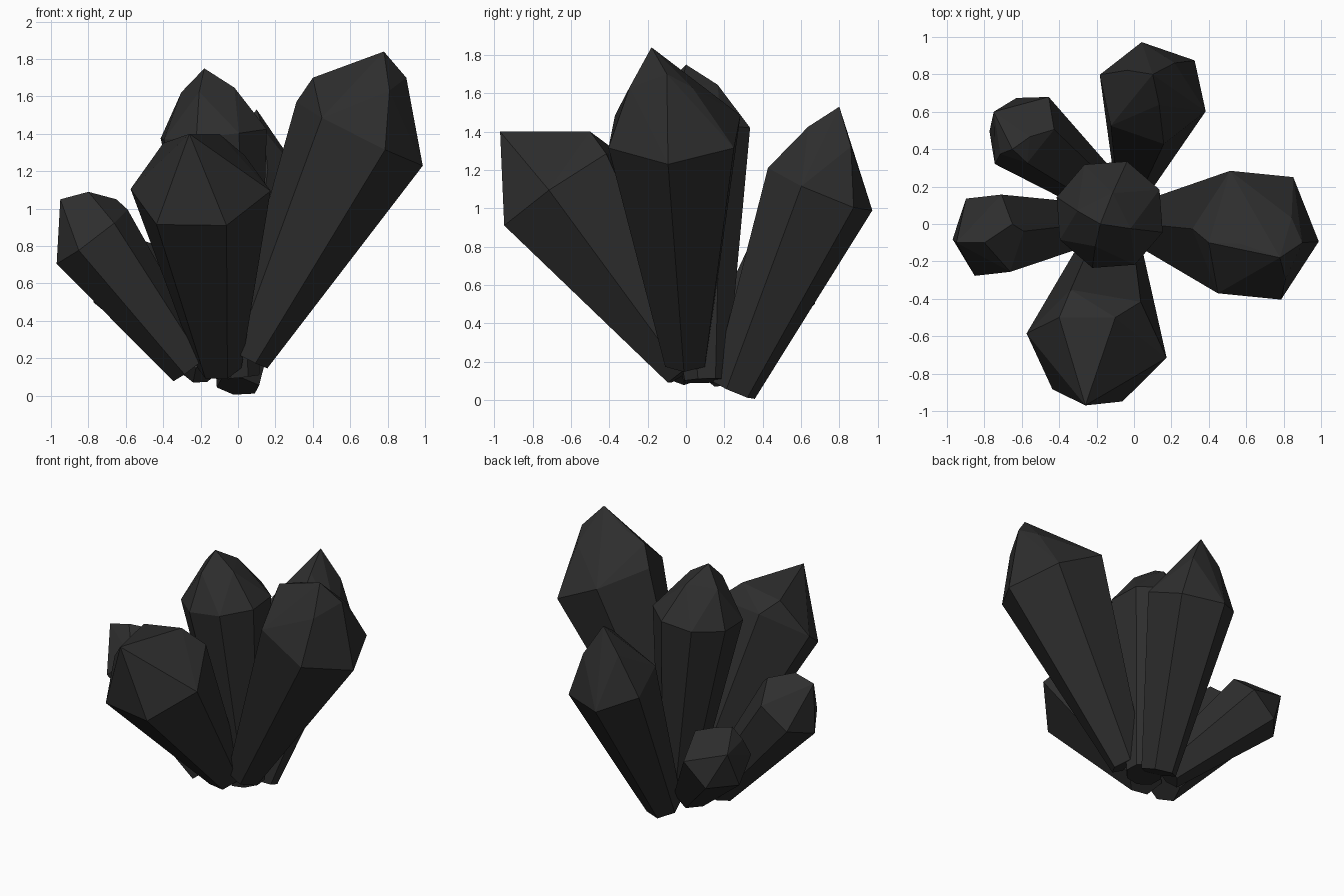
import bpy
import bmesh
import math
from mathutils import Vector

cube = bpy.data.objects.get("Cube")
if cube:
    bpy.data.objects.remove(cube, do_unlink=True)

# One dark stone colour for the whole cluster
stone = bpy.data.materials.new("dark_stone")
stone.use_nodes = True
grey = 0.027
colour = (grey, grey, grey, 1)
stone.diffuse_color = colour
stone.node_tree.nodes["Principled BSDF"].inputs["Base Color"].default_value = colour


def ring(centre, axis, radius, twist, sides):
    """Regular polygon across the axis, its first corner facing outward and downhill."""
    outward = Vector((axis.x, axis.y, 0))
    across = (outward - axis * outward.dot(axis)).normalized()
    sideways = axis.cross(across)
    corners = []
    for i in range(sides):
        angle = twist + math.tau * i / sides
        corners.append(centre + (across * math.cos(angle) + sideways * math.sin(angle)) * radius)
    return corners


def crystal(name, root, collar, radius, tips, twist=0.0, sides=6, bulge=0.06):
    """Widening prism from root to collar, closed by a cut cap that ends in the tips."""
    root, collar = Vector(root), Vector(collar)
    tips = [Vector(tip) for tip in tips]
    axis = (collar - root).normalized()
    foot = ring(root, axis, 0.12, twist, sides)
    shoulder = ring(collar, axis, radius, twist, sides)
    # Every second shoulder corner gets a brow halfway to the main tip
    brow = [corner.lerp(tips[0], 0.5) + axis * bulge for corner in shoulder[1::2]]

    bm = bmesh.new()
    for point in foot + shoulder + brow + tips:
        bm.verts.new(point)
    hull = bmesh.ops.convex_hull(bm, input=bm.verts)
    inside = [v for v in hull["geom_interior"] if isinstance(v, bmesh.types.BMVert)]
    bmesh.ops.delete(bm, geom=inside, context="VERTS")
    # Merge nearly coplanar triangles into broad cut facets
    bmesh.ops.dissolve_limit(bm, angle_limit=math.radians(3), verts=bm.verts, edges=bm.edges)
    bmesh.ops.recalc_face_normals(bm, faces=bm.faces)

    mesh = bpy.data.meshes.new(name)
    bm.to_mesh(mesh)
    bm.free()
    mesh.materials.append(stone)
    bpy.context.collection.objects.link(bpy.data.objects.new(name, mesh))


# Upright crystal in the middle
crystal("centre_crystal", root=(0, 0.1, 0.1), collar=(-0.13, 0.05, 1.4), radius=0.3,
        tips=[(-0.18, 0, 1.75)], twist=0.1, sides=8)

# Tallest crystal, leaning to the left side
crystal("left_crystal", root=(0.05, 0, 0.2), collar=(0.65, -0.06, 1.4), radius=0.38,
        tips=[(0.78, -0.18, 1.84), (0.4, -0.1, 1.7), (0.9, -0.1, 1.7)])

# Broad, blunt crystal leaning forward
crystal("front_crystal", root=(-0.1, 0, 0.15), collar=(-0.2, -0.65, 1.1), radius=0.38,
        tips=[(-0.26, -0.97, 1.4), (-0.1, -0.5, 1.4), (-0.4, -0.5, 1.35)],
        twist=0.5, bulge=0)

# Back crystal
crystal("back_crystal", root=(0, 0.25, 0.05), collar=(0.1, 0.7, 1.1), radius=0.3,
        tips=[(0.1, 0.8, 1.53)], twist=0.4)

# Shortest crystal, between the back and the right side
crystal("back_right_crystal", root=(-0.15, 0.15, 0.15), collar=(-0.6, 0.5, 0.65), radius=0.23,
        tips=[(-0.65, 0.4, 0.85), (-0.75, 0.6, 0.75)], twist=0.5, bulge=0.03)

# Short crystal leaning to the right side
crystal("right_crystal", root=(-0.25, 0, 0.15), collar=(-0.78, -0.06, 0.85), radius=0.24,
        tips=[(-0.8, -0.1, 1.09), (-0.95, -0.1, 1.05), (-0.65, 0, 1.05)], bulge=0)
